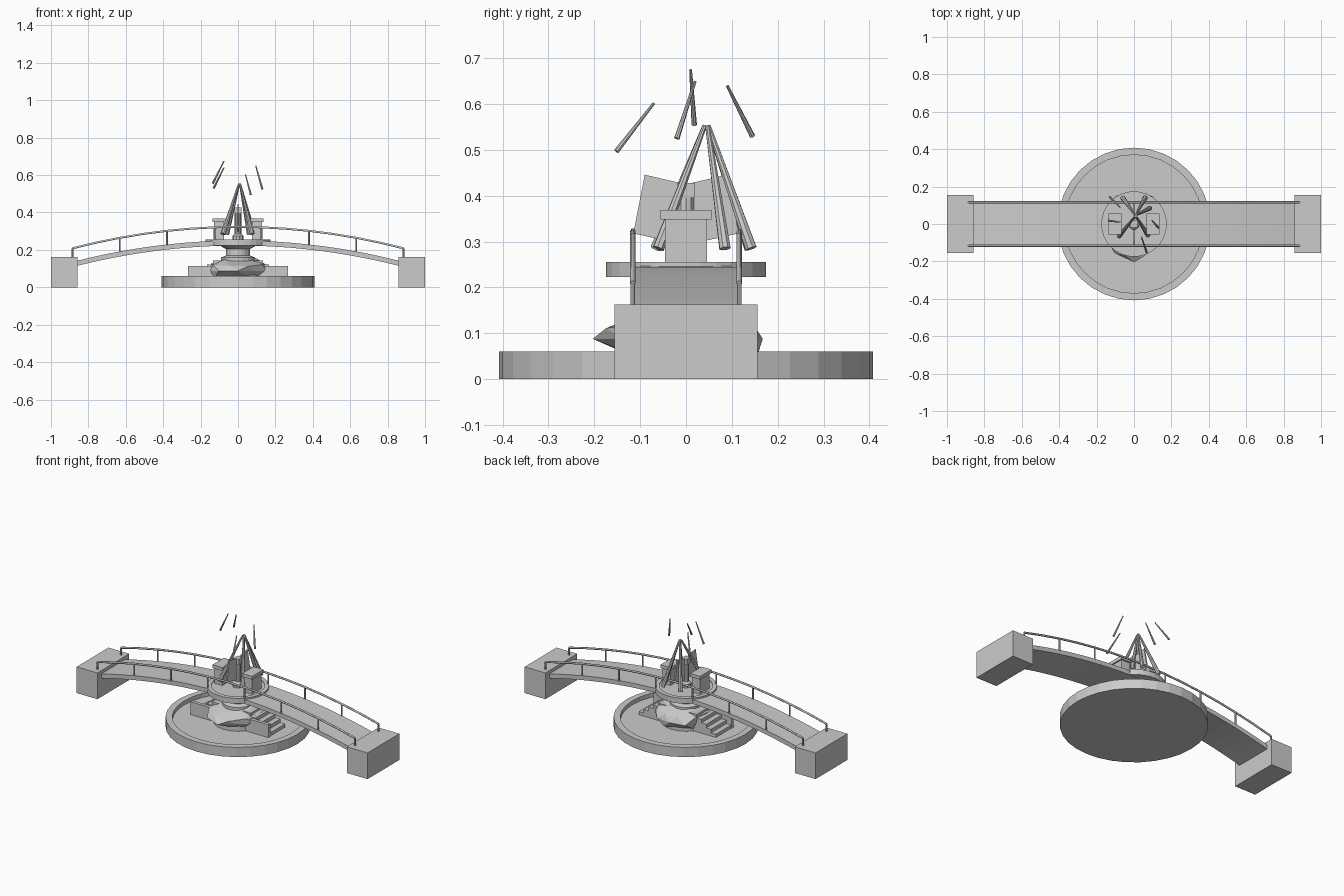
import bpy, bmesh, math, random
from mathutils import Vector

if "Cube" in bpy.data.objects:
    bpy.data.objects.remove(bpy.data.objects["Cube"])

random.seed(4)


def mesh_obj(name, verts, faces):
    me = bpy.data.meshes.new(name)
    me.from_pydata(verts, [], faces)
    bm = bmesh.new()
    bm.from_mesh(me)
    bmesh.ops.recalc_face_normals(bm, faces=bm.faces)
    bm.to_mesh(me)
    bm.free()
    ob = bpy.data.objects.new(name, me)
    bpy.context.collection.objects.link(ob)
    return ob


def box(name, x0, x1, y0, y1, z0, z1):
    v = [(x, y, z) for x in (x0, x1) for y in (y0, y1) for z in (z0, z1)]
    f = [(0, 1, 3, 2), (4, 6, 7, 5), (0, 4, 5, 1), (2, 3, 7, 6), (0, 2, 6, 4), (1, 5, 7, 3)]
    return mesh_obj(name, v, f)


def extrude_y(name, profile, y0, y1):
    n = len(profile)
    v = [(x, y, z) for y in (y0, y1) for x, z in profile]
    f = [(i, (i + 1) % n, n + (i + 1) % n, n + i) for i in range(n)]
    f += [tuple(range(n)), tuple(range(n, 2 * n))]
    return mesh_obj(name, v, f)


def lathe(name, profile, sides):
    v, f = [], []
    for r, z in profile:
        for i in range(sides):
            a = 2 * math.pi * i / sides
            v.append((r * math.cos(a), r * math.sin(a), z))
    for k in range(len(profile) - 1):
        for i in range(sides):
            j = (i + 1) % sides
            f.append((k * sides + i, k * sides + j, (k + 1) * sides + j, (k + 1) * sides + i))
    f += [tuple(range(sides)), tuple(range(len(v) - sides, len(v)))]
    return mesh_obj(name, v, f)


def rod(name, a, b, r0, r1, sides=8):
    a, b = Vector(a), Vector(b)
    bpy.ops.mesh.primitive_cone_add(vertices=sides, radius1=r0, radius2=r1,
                                    depth=(b - a).length, location=(a + b) / 2)
    ob = bpy.context.object
    ob.name = name
    ob.rotation_euler = (b - a).to_track_quat('Z', 'Y').to_euler()
    return ob


# Round pool basin with raised rim
lathe("basin", [(.408, 0), (.408, .06), (.37, .06), (.37, .035)], 32)

# Arched bridge deck
def deck_z(x):
    return .25 - .108 * (x / .86) ** 2

xs = [-.86 + 1.72 * i / 24 for i in range(25)]
extrude_y("bridge_deck", [(x, deck_z(x)) for x in xs] + [(x, deck_z(x) - .027) for x in reversed(xs)],
          -.118, .118)

# End abutments
for s in (-1, 1):
    box("abutment", min(s, s * .857), max(s, s * .857), -.156, .156, 0, .163)

# Railings and posts
for y in (-.116, .116):
    cu = bpy.data.curves.new("handrail", 'CURVE')
    cu.dimensions = '3D'
    cu.bevel_depth = .006
    cu.bevel_resolution = 1
    cu.use_fill_caps = True
    sp = cu.splines.new('POLY')
    pts = [-.885 + 1.77 * i / 14 for i in range(15)]
    sp.points.add(len(pts) - 1)
    for p, x in zip(sp.points, pts):
        p.co = (x, y, deck_z(x) + .073, 1)
    bpy.context.collection.objects.link(bpy.data.objects.new("handrail", cu))
    for i in range(8):
        x = -.885 + 1.77 * i / 7
        rod("rail_post", (x, y, deck_z(x) - .005), (x, y, deck_z(x) + .073), .005, .005)

# Central column and round balcony
lathe("column", [(.14, .035), (.14, .11), (.09, .13), (.09, .16), (.065, .17),
                 (.065, .205), (.1, .225)], 20)
lathe("balcony", [(.175, .223), (.175, .256), (.15, .256), (.15, .252)], 32)

# Steps under the bridge with a cheek wall at the front
for s in (-1, 1):
    a, b = sorted((s * .1, s * .268))
    box("cheek_wall", a, b, -.085, -.065, .035, .115)
    for i in range(5):
        a, b = sorted((s * .08, s * (.265 - .033 * i)))
        box("step", a, b, -.065, .085, .035, .055 + .022 * i)

# Faceted boulder around the column, lower at the front
bm = bmesh.new()
bmesh.ops.create_icosphere(bm, subdivisions=2, radius=1)
for v in bm.verts:
    k = random.uniform(.86, 1.1)
    x, y, z = v.co * k
    h = .075 if y > 0 else .075 + .03 * y
    v.co = (x * .17, y * .19, max(.05, .088 + z * h))
me = bpy.data.meshes.new("boulder")
bm.to_mesh(me)
bm.free()
bpy.context.collection.objects.link(bpy.data.objects.new("boulder", me))

# Pair of capped pillars on the balcony
for s in (-1, 1):
    a, b = sorted((s * .075, s * .128))
    box("pillar", a, b, -.046, .046, .25, .35)
    a, b = sorted((s * .068, s * .136))
    box("pillar_cap", a, b, -.056, .056, .348, .369)

# Central statue with two tilted panels
lathe("statue_body", [(.03, .25), (.03, .275), (.018, .285), (.018, .40)], 10)
box("statue_head", -.018, .018, -.018, .018, .395, .428)
for s in (-1, 1):
    prof = [(-.115, .318), (-.09, .446), (-.012, .428), (-.02, .297)]
    v = [(x, -s * y, z) for x in (-.004, .004) for y, z in prof]
    mesh_obj("side_panel", v, [(0, 1, 2, 3), (4, 5, 6, 7)]
             + [(i, (i + 1) % 4, 4 + (i + 1) % 4, 4 + i) for i in range(4)])

# Leaning poles meeting at a peak
for x, y in ((-.08, -.065), (.075, -.06), (-.06, .14), (.06, .142), (0.085, .085)):
    rod("leaning_pole", (x, y, .285), (.008 + x * .04, .045 + (y - .045) * .04, .553), .013, .005)

# Floating rods fanning out above the peak
for lo, hi in (((-.135, .018, .555), (-.075, .01, .675)), ((-.13, .145, .53), (-.075, .09, .64)),
               ((.13, -.02, .525), (.095, .02, .65)), ((.068, -.152, .497), (.04, -.07, .602))):
    rod("floating_rod", lo, hi, .006, .003)
